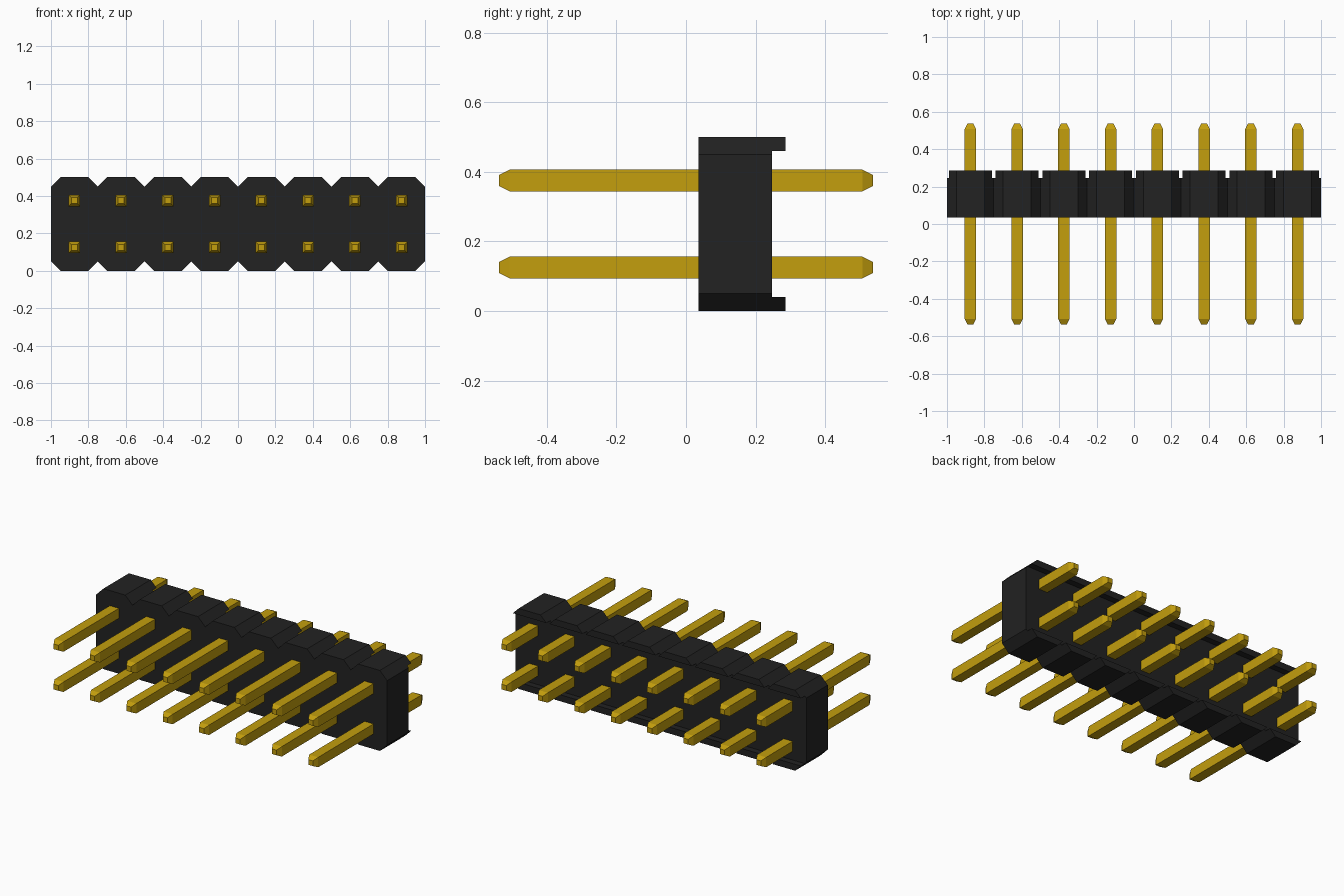
import bpy
import bmesh

if "Cube" in bpy.data.objects:
    bpy.data.objects.remove(bpy.data.objects["Cube"], do_unlink=True)

COLUMNS = 8
PITCH = 0.25
HEIGHT = 0.5
CHAMFER = 0.05
FRONT, BACK, LIP_BACK = 0.036, 0.247, 0.286   # housing depths along y
LIP = 0.04                                    # lip thickness
PIN_HALF, TIP_HALF = 0.031, 0.016
PIN_END, TAPER = 0.537, 0.03
centres = [(i - (COLUMNS - 1) / 2) * PITCH for i in range(COLUMNS)]


def material(name, colour):
    m = bpy.data.materials.new(name)
    m.use_nodes = True
    m.diffuse_color = colour
    bsdf = m.node_tree.nodes["Principled BSDF"]
    bsdf.inputs["Base Color"].default_value = colour
    bsdf.inputs["Roughness"].default_value = 0.6
    return m


black = material("black plastic", (0.016, 0.016, 0.016, 1))
gold = material("gold metal", (0.546, 0.342, 0.004, 1))


def loft(name, sections, mat):
    """Skin matching (y, outline) sections along y and cap both ends."""
    bm = bmesh.new()
    rings = [[bm.verts.new((x, y, z)) for x, z in outline]
             for y, outline in sections]
    n = len(rings[0])
    for a, b in zip(rings, rings[1:]):
        for i in range(n):
            j = (i + 1) % n
            bm.faces.new((a[i], a[j], b[j], b[i]))
    bm.faces.new(rings[0])
    bm.faces.new(rings[-1])
    bmesh.ops.recalc_face_normals(bm, faces=bm.faces)
    mesh = bpy.data.meshes.new(name)
    bm.to_mesh(mesh)
    bm.free()
    mesh.materials.append(mat)
    ob = bpy.data.objects.new(name, mesh)
    bpy.context.collection.objects.link(ob)
    return ob


def square(x, z, h):
    return [(x - h, z - h), (x + h, z - h), (x + h, z + h), (x - h, z + h)]


# Housing: one row of chamfered cells, notched between neighbours
half = PITCH / 2
lower = [(centres[0] - half, CHAMFER)]
for x in centres:
    lower += [(x - half + CHAMFER, 0), (x + half - CHAMFER, 0),
              (x + half, CHAMFER)]
upper = [(x, HEIGHT - z) for x, z in reversed(lower)]
outline = lower + upper
loft("housing", [(FRONT, outline), (BACK, outline)], black)

# Standoff lips along the bottom and top of the back face
narrow, wide = half - CHAMFER, half - CHAMFER + LIP
for i, x in enumerate(centres, 1):
    bottom = [(x - narrow, 0), (x + narrow, 0), (x + wide, LIP), (x - wide, LIP)]
    top = [(px, HEIGHT - pz) for px, pz in bottom]
    for side, shape in (("bottom", bottom), ("top", top)):
        loft(f"{side}_lip_{i}", [(BACK, shape), (LIP_BACK, shape)], black)

# Square pins with tapered tips at both ends
for row, z in (("lower", HEIGHT / 4), ("upper", HEIGHT * 3 / 4)):
    for i, x in enumerate(centres, 1):
        body, tip = square(x, z, PIN_HALF), square(x, z, TIP_HALF)
        loft(f"{row}_pin_{i}",
             [(-PIN_END, tip), (-PIN_END + TAPER, body),
              (PIN_END - TAPER, body), (PIN_END, tip)], gold)
